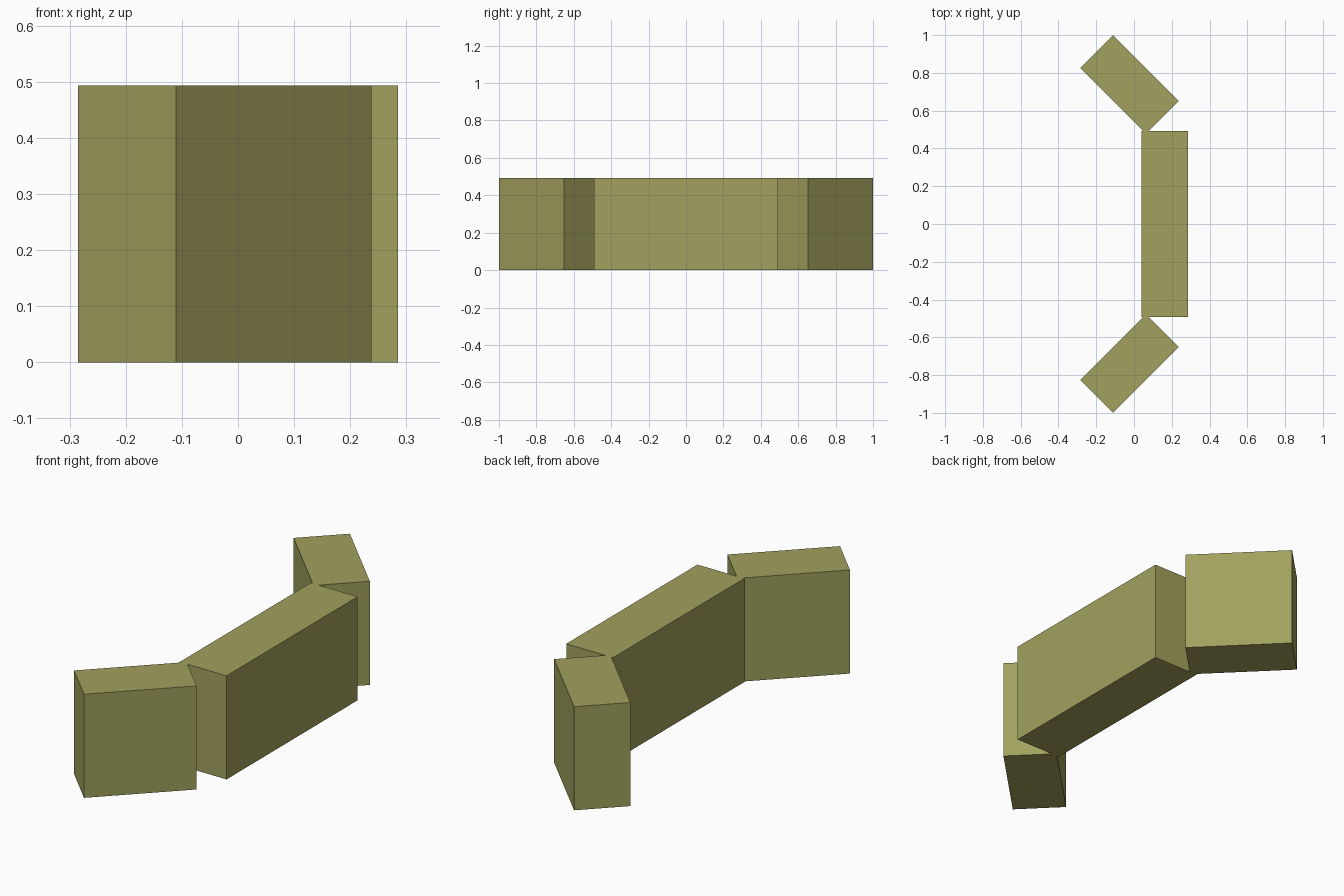
import bpy, math

if "Cube" in bpy.data.objects:
    bpy.data.objects.remove(bpy.data.objects["Cube"])

olive = bpy.data.materials.new("olive")
olive.diffuse_color = (0.36, 0.355, 0.112, 1)
olive.use_nodes = True
olive.node_tree.nodes["Principled BSDF"].inputs["Base Color"].default_value = olive.diffuse_color

H = 0.493   # height, also half the wall length
W = 0.2465  # wall thickness


def block(name, centre, size, angle=0.0):
    bpy.ops.mesh.primitive_cube_add(size=1, location=(*centre, H / 2),
                                    rotation=(0, 0, angle))
    ob = bpy.context.object
    ob.name = name
    ob.scale = (*size, H)
    bpy.ops.object.transform_apply(location=False, rotation=False, scale=True)
    ob.data.materials.append(olive)
    return ob


# long middle wall
block("middle_wall", (0.285 - W / 2, 0), (W, 2 * H))

# two short wings turned 45 degrees, mirrored across y
for side, name in ((1, "back_wing"), (-1, "front_wing")):
    block(name, (-0.0235, side * 0.7385), (H, W), -side * math.radians(45))
